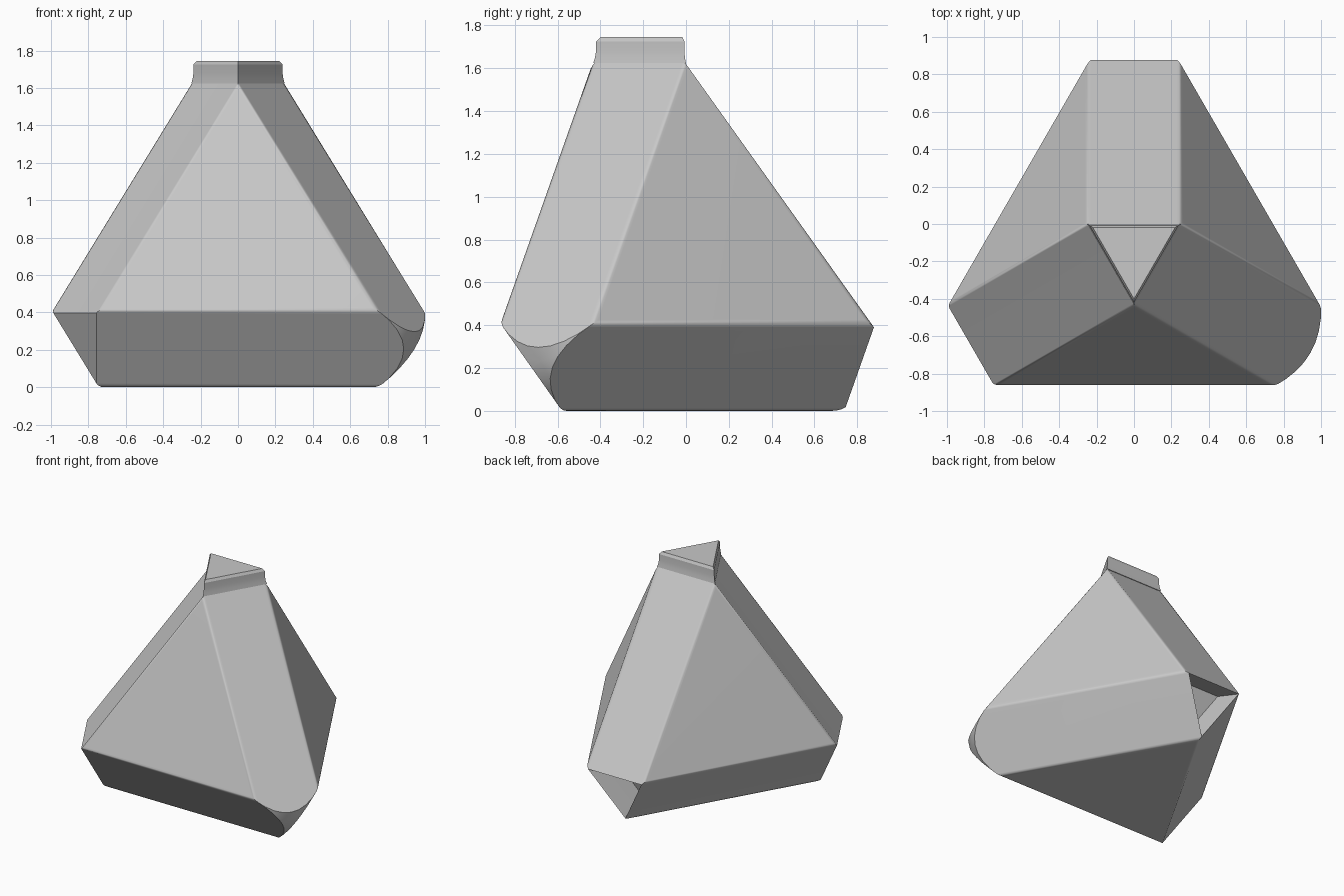
import bpy
import bmesh
import math
from mathutils import Vector

old = bpy.data.objects.get("Cube")
if old:
    bpy.data.objects.remove(old, do_unlink=True)

# One plain grey material
grey = bpy.data.materials.new("mid_grey")
grey.use_nodes = True
colour = (0.58, 0.58, 0.58, 1)
grey.diffuse_color = colour
for node in grey.node_tree.nodes:
    if node.type == 'BSDF_PRINCIPLED':
        node.inputs["Base Color"].default_value = colour
        node.inputs["Roughness"].default_value = 0.6

# Directions from the middle of the block to its four corners
R = math.sqrt(8) / 3
dirs = [Vector((0, 0, 1))]
for deg in (90, 210, 330):
    ang = math.radians(deg)
    dirs.append(Vector((R * math.cos(ang), R * math.sin(ang), -1 / 3)))
TOP, BACK, FRONT_RIGHT, FRONT_LEFT = range(4)

CORNER, FACE = 0.92, 0.305
centre = Vector((0, -0.145, CORNER / 3 + FACE))


def tip(i, j):
    """Point at cut corner i on the large face opposite corner j."""
    return centre + dirs[i] * CORNER - dirs[j] * FACE


def finish(bm, name, angle):
    bmesh.ops.recalc_face_normals(bm, faces=bm.faces)
    mesh = bpy.data.meshes.new(name)
    bm.to_mesh(mesh)
    bm.free()
    mesh.materials.append(grey)
    obj = bpy.data.objects.new(name, mesh)
    bpy.context.collection.objects.link(obj)
    bpy.ops.object.select_all(action='DESELECT')
    obj.select_set(True)
    bpy.context.view_layer.objects.active = obj
    bpy.ops.object.shade_smooth_by_angle(angle=math.radians(angle))
    return obj


# Body: tetrahedron with cut corners and wide flat edges
points = [tip(i, j) for i in range(4) for j in range(4) if i != j]

# Rounded corner: each wide edge runs on past the cut in an arc
for k in (TOP, BACK, FRONT_RIGHT):
    a, b = [tip(FRONT_LEFT, j) for j in (TOP, BACK, FRONT_RIGHT) if j != k]
    along = (dirs[FRONT_LEFT] - dirs[k]).normalized()
    for s in range(1, 8):
        t = s / 8
        points.append(a.lerp(b, t) + along * 0.135 * (1 - (2 * t - 1) ** 2))
points.append(centre + dirs[FRONT_LEFT] * (CORNER + FACE / 3 + 0.115))

bm = bmesh.new()
for p in points:
    bm.verts.new(p)
bmesh.ops.convex_hull(bm, input=bm.verts)
bmesh.ops.dissolve_limit(bm, angle_limit=0.01, verts=bm.verts, edges=bm.edges)
bmesh.ops.recalc_face_normals(bm, faces=bm.faces)

# Socket: triangular pit with a thin rim in the back corner
pit = max(bm.faces, key=lambda f: f.normal.dot(dirs[BACK]))
bmesh.ops.inset_region(bm, faces=[pit], thickness=0.03)
pit = bmesh.ops.extrude_discrete_faces(bm, faces=[pit])["faces"][0]
bmesh.ops.translate(bm, verts=pit.verts, vec=dirs[BACK] * -0.22)

# Soften the long edges
long_edges = [e for e in bm.edges if e.calc_length() > 1]
bmesh.ops.bevel(bm, geom=long_edges, offset=0.02, segments=3, profile=0.5,
                affect='EDGES', clamp_overlap=False)
body = finish(bm, "body", 30)
weighted = body.modifiers.new("even_shading", 'WEIGHTED_NORMAL')
weighted.keep_sharp = True

# Plug: short triangular neck with a chamfered top
bm = bmesh.new()
rings = []
for radius, z in ((0.288, 1.625), (0.28, 1.65), (0.275, 1.68),
                  (0.275, 1.725), (0.255, 1.745)):
    ring = []
    for deg in (30, 150, 270):
        ang = math.radians(deg)
        ring.append(bm.verts.new((radius * math.cos(ang),
                                  centre.y + radius * math.sin(ang), z)))
    rings.append(ring)
for low, high in zip(rings, rings[1:]):
    for i in range(3):
        j = (i + 1) % 3
        bm.faces.new((low[i], low[j], high[j], high[i]))
bm.faces.new(rings[-1])
bm.faces.new(rings[0][::-1])
finish(bm, "top_plug", 25)
